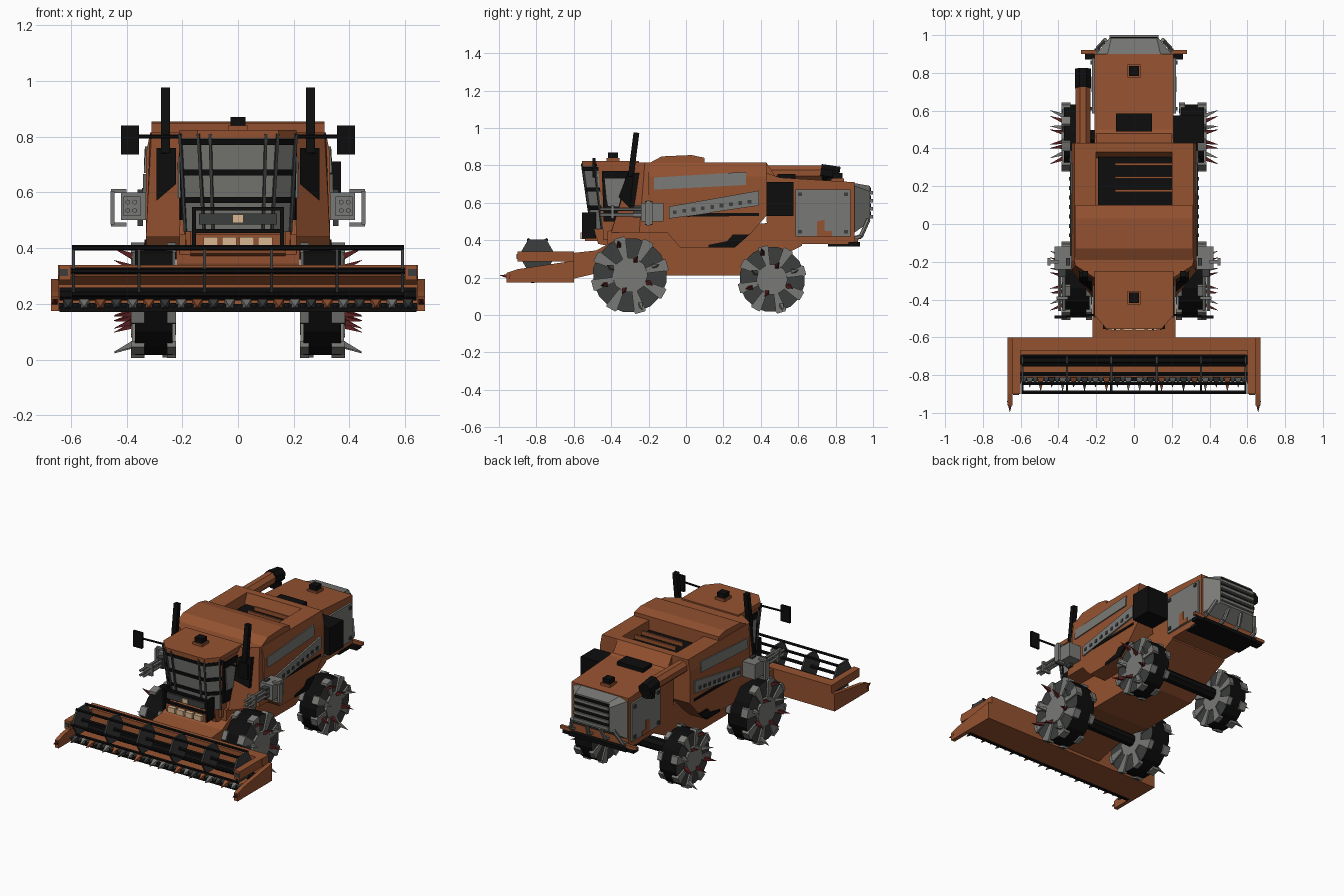
import bpy, bmesh, math
from mathutils import Vector

COLORS = [("rust_orange", (0.30, 0.085, 0.030)), ("steel_grey", (0.19, 0.19, 0.18)),
          ("dark_grey", (0.045, 0.047, 0.047)), ("black", (0.004, 0.004, 0.004)),
          ("dark_red", (0.11, 0.014, 0.014)), ("lamp_beige", (0.70, 0.47, 0.28))]
MATS = []
for n, c in COLORS:
    m = bpy.data.materials.new(n)
    m.diffuse_color = (*c, 1)
    MATS.append(m)
RUST, STEEL, DARK, BLACK, RED, LAMP = range(6)


class Part:
    """Collects simple solids into one object, optionally mirrored across x."""
    def __init__(self, name, mirror=False):
        self.name, self.mirror, self.bm = name, mirror, bmesh.new()

    def hull(self, a, b, mat, cap=None):
        va, vb = [[self.bm.verts.new(p) for p in r] for r in (a, b)]
        n = len(a)
        for i in range(n):
            j = (i + 1) % n
            self.bm.faces.new((va[i], va[j], vb[j], vb[i])).material_index = mat
        for ring in (va[::-1], vb):
            self.bm.faces.new(ring).material_index = mat if cap is None else cap

    def prism(self, pts, x0, x1, mat, cap=None):
        self.hull([(x0, y, z) for y, z in pts], [(x1, y, z) for y, z in pts], mat, cap)

    def box(self, x0, x1, y0, y1, z0, z1, mat):
        self.prism([(y0, z0), (y1, z0), (y1, z1), (y0, z1)], x0, x1, mat)

    def rod(self, p, q, r, mat, sides=6, r2=None):
        p, q = Vector(p), Vector(q)
        rot = (q - p).to_track_quat('Z', 'Y')
        ring = [Vector((math.cos(t), math.sin(t), 0)) for t in
                [(i + .5) * math.tau / sides for i in range(sides)]]
        r2 = r if r2 is None else r2
        self.hull([p + rot @ (v * r) for v in ring], [q + rot @ (v * r2) for v in ring], mat)

    def spike(self, p, q, r, mat):
        self.rod(p, q, r, mat, 4, 0.001)

    def done(self):
        bmesh.ops.recalc_face_normals(self.bm, faces=self.bm.faces)
        me = bpy.data.meshes.new(self.name)
        self.bm.to_mesh(me)
        self.bm.free()
        for m in MATS:
            me.materials.append(m)
        o = bpy.data.objects.new(self.name, me)
        bpy.context.collection.objects.link(o)
        if self.mirror:
            o.modifiers.new("mirror", 'MIRROR')


def ngon(cy, cz, r, n, off=0.0):
    return [(cy + r * math.cos(math.tau * i / n + off), cz + r * math.sin(math.tau * i / n + off)) for i in range(n)]


# Wheels: tyre, hub, eight wrapped lugs, spikes
for name, cy, cz, R, x0 in (("front_wheels", -.30, .213, .208, .225), ("rear_wheels", .46, .19, .183, .24)):
    w = Part(name, True)
    w.prism(ngon(cy, cz, R * .96, 16, .2), x0 + .01, .37, BLACK, DARK)
    w.prism(ngon(cy, cz, R * .46, 10), x0 + .005, .385, STEEL)
    for i in range(8):
        a = math.tau * (i + .35) / 8
        d, t = Vector((math.cos(a), math.sin(a))), Vector((-math.sin(a), math.cos(a)))
        P = lambda r, h: tuple(Vector((cy, cz)) + d * r * R + t * h * R)
        arm = [P(.44, -.07), P(.44, .07), P(.95, .15), P(.95, -.15)]
        pad = [P(.9, -.17), P(.9, .17), P(1, .13), P(1, -.13)]
        w.prism(arm, .365, .381, STEEL)
        w.prism(arm, x0, x0 + .015, STEEL)
        w.prism(pad, .335, .383, STEEL)
        w.prism(pad, x0 - .002, x0 + .03, STEEL)
        y, z = P((.66, .38, .8, .5)[i % 4], .06)
        w.spike((.375, y, z), (.445, y + d.x * .03, z + d.y * .03), .016, RED if i % 3 else STEEL)
    w.done()

# Axles and belly
p = Part("axles")
p.rod((-.26, -.30, .215), (.26, -.30, .215), .04, BLACK, 8)
p.rod((-.27, .46, .215), (.27, .46, .215), .04, BLACK, 8)
p.done()
p = Part("belly")
p.prism([(-.42, .45), (-.42, .27), (-.12, .21), (.30, .21), (.62, .37), (.62, .5)], -.21, .21, RUST)
p.done()

# Main body: lower skirt, tapered shoulders, grain tank walls and hump
p = Part("main_body", True)
p.prism([(-.2, .44), (-.10, .44), (-.03, .36), (.26, .36), (.35, .44), (.43, .53), (.43, .74), (-.2, .74)], 0, .33, RUST)
p.hull([(0, -.40, .44), (.21, -.40, .44), (.33, -.25, .44), (.33, -.2, .44), (0, -.2, .44)],
       [(0, -.29, .815), (.20, -.29, .815), (.31, -.22, .815), (.315, -.2, .815), (0, -.2, .815)], RUST)
p.hull([(0, -.2, .74), (.33, -.2, .74), (.33, .1, .74), (0, .1, .74)],
       [(0, -.2, .815), (.315, -.2, .815), (.315, .1, .815), (0, .1, .815)], RUST)
p.hull([(.20, .1, .74), (.33, .1, .74), (.33, .43, .74), (.20, .43, .74)],
       [(.20, .1, .815), (.315, .1, .815), (.315, .43, .815), (.20, .43, .815)], RUST)
p.prism([(.35, .74), (.48, .74), (.43, .815), (.38, .815)], 0, .20, RUST)
p.prism([(-.2, .81), (-.13, .848), (.03, .855), (.1, .84), (.1, .81)], 0, .31, RUST)
p.done()
p = Part("tank_opening")
p.box(-.19, .20, .1, .37, .742, .75, BLACK)
for y in (.17, .24, .31):
    p.box(-.1, .20, y, y + .012, .75, .775, RUST)
p.done()

# Side armour plates and dark strips
p = Part("side_plates", True)
p.hull([(.325, -.17, .67), (.325, .32, .695), (.318, .32, .765), (.318, -.17, .735)],
       [(.338, -.17, .67), (.338, .32, .695), (.334, .32, .765), (.334, -.17, .735)], STEEL)
p.prism([(-.09, .515), (.39, .585), (.39, .665), (-.09, .58)], .32, .34, STEEL)
p.prism([(.0, .525), (.39, .53), (.39, .545), (.06, .545)], .32, .335, BLACK)
p.prism([(.12, .36), (.26, .36), (.34, .43), (.25, .43), (.22, .395), (.12, .375)], .32, .335, BLACK)
for i in range(9):
    p.box(.335, .345, -.07 + i * .05, -.05 + i * .05, .54 + i * .007, .56 + i * .007, DARK)
p.done()

# Rear body with plates, bumper, lights
p = Part("rear_body")
p.prism([(.43, .76), (.5, .735), (.9, .71), (.9, .38), (.5, .38), (.43, .5)], -.21, .21, RUST)
p.done()
p = Part("rear_plates", True)
p.prism([(.585, .42), (.88, .42), (.88, .67), (.585, .67)], .205, .222, STEEL)
p.prism([(.70, .42), (.78, .42), (.78, .45), (.74, .45), (.74, .51), (.70, .5)], .22, .226, RUST)
for y in (.61, .855):
    for z in (.445, .645):
        p.box(.22, .23, y - .01, y + .01, z - .01, z + .01, DARK)
p.done()
p = Part("rear_bumper", True)
p.box(0, .21, .76, .93, .365, .39, BLACK)
p.box(.2, .26, .87, .92, .365, .39, BLACK)
p.box(.2, .28, .90, .92, .39, .41, RUST)
p.done()
p = Part("side_black_box")
p.box(.2, .37, .43, .575, .53, .71, BLACK)
p.done()
p = Part("roof_vents")
p.box(-.095, .095, .49, .585, .72, .755, BLACK)
for y, z in ((-.39, .82), (.81, .71)):
    p.box(-.035, .035, y - .035, y + .035, z, z + .02, RUST)
    p.box(-.027, .027, y - .027, y + .027, z + .02, z + .05, BLACK)
p.done()

# Engine grille and pipes at the back
p = Part("engine_grille")
p.hull([(-.2, .9, .44), (.2, .9, .44), (.2, .9, .69), (.14, .9, .705), (-.14, .9, .705), (-.2, .9, .69)],
       [(-.13, .985, .5), (.13, .985, .5), (.13, .985, .66), (.12, .985, .69), (-.12, .985, .69), (-.13, .985, .66)], STEEL)
for i in range(4):
    z = .52 + i * .043
    p.box(-.125, .125, .98, .99, z + .014, z + .032, BLACK)
    p.box(-.13, .13, .98, 1.0, z - .005, z + .014, STEEL)
for x in (-.19, -.06, .06, .19):
    p.rod((x, .90, .41), (x, .935, .42), .012, STEEL)
    p.rod((x, .935, .42), (x * .8, .975, .51), .012, STEEL)
p.done()

# Unloading auger on the left
p = Part("unloading_auger")
p.rod((-.27, .2, .76), (-.27, .74, .76), .043, RUST, 8)
p.rod((-.27, .72, .765), (-.27, .82, .75), .046, BLACK, 8)
p.rod((-.27, .77, .75), (-.27, .78, .69), .04, BLACK, 8)
p.done()


# Cab: faceted glass front, brown rear, roof, bands and bars
def plan(t, g=0.0, back=None):
    w1, yf, w2, y2 = .12 + .02 * t + g, -.50 - .05 * t - g, .185 + .02 * t + g, -.45 - .03 * t
    b, z = (y2 + .01 if back is None else back), .46 + .34 * t
    return [(-w1, yf, z), (w1, yf, z), (w2, y2, z), (w2, b, z), (-w2, b, z), (-w2, y2, z)]


p = Part("cab_glass")
p.hull(plan(0), plan(1), STEEL)
p.done()
p = Part("cab_shell", True)
p.hull([(0, -.44, .40), (.186, -.44, .40), (.21, -.28, .40), (0, -.28, .40)],
       [(0, -.47, .81), (.205, -.47, .81), (.205, -.25, .81), (0, -.25, .81)], RUST)
p.prism([(-.49, .46), (-.47, .38), (-.36, .36), (-.36, .46)], 0, .17, RUST)
p.done()
p = Part("cab_roof")
p.hull(plan(.98, .006, -.25), plan(1.07, .003, -.25), RUST)
p.done()
p = Part("cab_bands")
for t in (.3, .59, .91):
    p.hull(plan(t, .006), plan(t + .065, .006), BLACK)
for s in (-1, 1):
    for x0, x1, dy in ((.09, .10, 0), (.122, .142, 0), (.188, .208, .055)):
        p.rod((s * x0, -.505 + dy, .46), (s * x1, -.556 + dy * 1.2, .81), .007, DARK, 4)
p.done()
p = Part("cab_side_windows", True)
p.hull([(.19, -.44, .50), (.19, -.36, .50), (.20, -.30, .77), (.20, -.45, .77)],
       [(.204, -.44, .50), (.212, -.36, .50), (.212, -.30, .77), (.212, -.45, .77)], BLACK)
p.hull([(.20, -.42, .58), (.20, -.36, .58), (.20, -.325, .73), (.20, -.435, .73)],
       [(.215, -.42, .58), (.217, -.36, .58), (.216, -.325, .73), (.216, -.435, .73)], STEEL)
p.done()

# Front guard frame and headlights
p = Part("front_guard", True)
p.box(0, .165, -.555, -.535, .535, .548, BLACK)
p.box(0, .165, -.555, -.535, .455, .468, BLACK)
p.box(.15, .165, -.555, -.48, .41, .548, BLACK)
p.box(0, .14, -.55, -.53, .485, .525, DARK)
p.box(0, .02, -.557, -.54, .49, .52, LAMP)
p.box(0, .15, -.54, -.46, .395, .45, RUST)
for x in (.032, .097):
    p.box(x - .026, x + .026, -.565, -.53, .405, .44, LAMP)
p.done()

# Exhaust stacks and mirrors
p = Part("exhaust_stacks", True)
p.hull([(.222, -.36, .63), (.222, -.25, .63), (.292, -.25, .57), (.292, -.30, .57)],
       [(.222, -.31, .76), (.222, -.24, .76), (.292, -.24, .76), (.292, -.28, .76)], BLACK)
p.rod((.26, -.295, .74), (.26, -.265, .975), .022, BLACK, 4)
p.done()
p = Part("mirrors", True)
p.rod((.19, -.48, .80), (.37, -.49, .80), .007, BLACK)
p.box(.355, .42, -.50, -.485, .735, .84, BLACK)
p.done()

# Side guns
p = Part("side_guns", True)
p.box(.33, .42, -.24, -.12, .50, .60, STEEL)
p.box(.34, .36, -.22, -.18, .48, .61, DARK)
p.box(.36, .40, -.28, -.24, .52, .585, DARK)
for x, z in ((.37, .535), (.37, .565), (.395, .535), (.395, .565)):
    p.rod((x, -.46, z), (x, -.24, z), .009, STEEL)
p.box(.35, .41, -.40, -.385, .515, .585, STEEL)
for z in (.485, .605):
    p.box(.40, .455, -.21, -.19, z - .007, z + .007, STEEL)
p.box(.443, .457, -.22, -.18, .485, .605, STEEL)
p.done()

# Feeder house and cutting header
p = Part("feeder_house")
p.prism([(-.62, .19), (-.36, .25), (-.36, .41), (-.48, .345), (-.62, .33)], -.22, .22, RUST)
p.done()
p = Part("header_trough", True)
p.prism([(-.60, .175), (-.60, .34), (-.67, .34), (-.67, .30), (-.63, .27), (-.64, .20), (-.82, .195), (-.82, .175)], 0, .645, RUST)
p.prism([(-.60, .175), (-.60, .29), (-.9, .245), (-.96, .225), (-.96, .175)], .643, .67, RUST)
p.spike((.657, -.94, .205), (.657, -.995, .212), .02, RED)
p.box(.60, .643, -.90, -.63, .285, .34, RUST)
p.box(.61, .64, -.905, -.89, .30, .325, DARK)
p.box(0, .64, -.83, -.81, .17, .20, BLACK)
p.rod((0, -.72, .235), (.64, -.72, .235), .025, BLACK, 8)
for i in range(11):
    x = .03 + i * .058
    p.spike((x, -.81, .20), (x, -.885 + .02 * (i % 2), .19), .026, (STEEL, DARK, RUST)[i % 3])
    p.spike((x + .029, -.81, .19), (x + .029, -.85, .20), .018, DARK)
p.done()

# Reel: hexagonal spiders and six bars
p = Part("reel")
for x in (-.59, -.355, -.12, .12, .355, .59):
    p.prism(ngon(-.795, .318, .098, 6), x - .006, x + .006, DARK)
for y, z in ngon(-.795, .318, .096, 6):
    p.rod((-.595, y, z), (.595, y, z), .0095, BLACK, 6)
p.rod((-.61, -.795, .318), (.61, -.795, .318), .012, BLACK, 6)
p.done()
